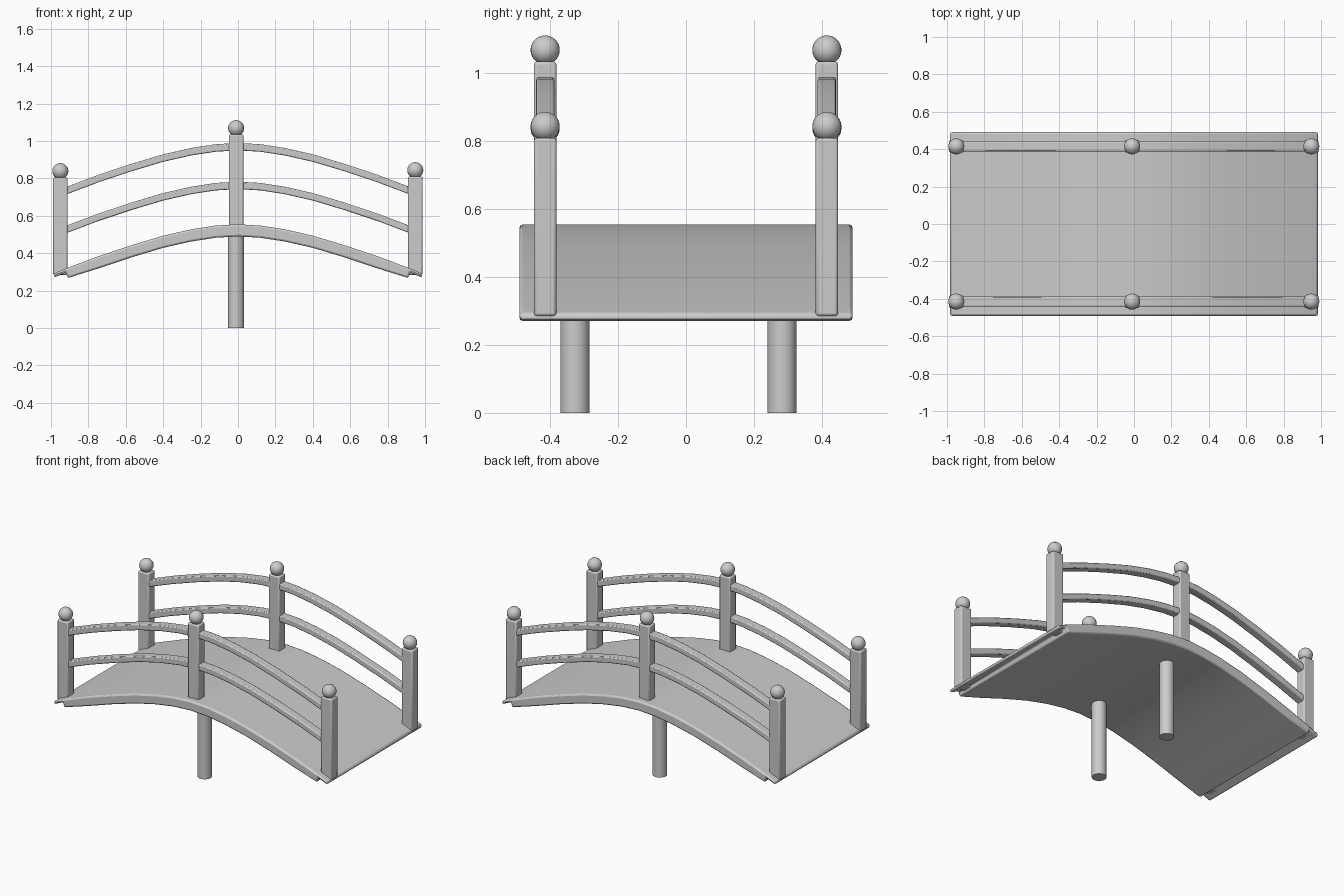
import bpy, bmesh

if "Cube" in bpy.data.objects:
    bpy.data.objects.remove(bpy.data.objects["Cube"])

# shared arch: (distance from middle, drop below crown)
ARCH = [(0, 0), (0.12, 0.007), (0.25, 0.027), (0.40, 0.061), (0.57, 0.112),
        (0.75, 0.172), (0.93, 0.24)]
XS = [(-x, d) for x, d in reversed(ARCH[1:])] + ARCH


def finish(name, bm, bevel=0.0, segments=2, angle=35):
    bmesh.ops.recalc_face_normals(bm, faces=bm.faces)
    me = bpy.data.meshes.new(name)
    bm.to_mesh(me)
    bm.free()
    ob = bpy.data.objects.new(name, me)
    bpy.context.collection.objects.link(ob)
    bpy.ops.object.select_all(action='DESELECT')
    ob.select_set(True)
    bpy.context.view_layer.objects.active = ob
    bpy.ops.object.shade_smooth_by_angle(angle=angle * 3.14159 / 180)
    if bevel:
        mod = ob.modifiers.new("Bevel", 'BEVEL')
        mod.width = bevel
        mod.segments = segments
        mod.limit_method = 'ANGLE'
        mod.angle_limit = 0.9
    return ob


def extrude_profile(name, outline, y0, y1, bevel):
    """Side outline in x/z extruded across y."""
    bm = bmesh.new()
    face = bm.faces.new([bm.verts.new((x, y0, z)) for x, z in outline])
    res = bmesh.ops.extrude_face_region(bm, geom=[face])
    verts = [v for v in res["geom"] if isinstance(v, bmesh.types.BMVert)]
    bmesh.ops.translate(bm, verts=verts, vec=(0, y1 - y0, 0))
    return finish(name, bm, bevel)


def rail(name, y, crown):
    top = [(x, crown - d + 0.02) for x, d in XS]
    bottom = [(x, crown - d - 0.02) for x, d in XS]
    extrude_profile(name, top + bottom[::-1], y - 0.027, y + 0.027, 0.006)


def post(name, x, y, z0, z1):
    bm = bmesh.new()
    bmesh.ops.create_cube(bm, size=1)
    bmesh.ops.scale(bm, vec=(0.078, 0.066, z1 - z0), verts=bm.verts)
    bmesh.ops.translate(bm, vec=(x, y, (z0 + z1) / 2), verts=bm.verts)
    finish(name, bm, 0.008)


def ball(name, x, y, z):
    bm = bmesh.new()
    bmesh.ops.create_uvsphere(bm, u_segments=24, v_segments=14, radius=0.043)
    bmesh.ops.translate(bm, vec=(x, y, z), verts=bm.verts)
    finish(name, bm, angle=60)


def leg(name, x, y, z1):
    bm = bmesh.new()
    bmesh.ops.create_cone(bm, cap_ends=True, segments=24, radius1=0.043,
                          radius2=0.043, depth=z1)
    bmesh.ops.translate(bm, vec=(x, y, z1 / 2), verts=bm.verts)
    finish(name, bm)


# arched walkway with a thin lip at each end
top = [(-0.983, 0.292)] + [(x, 0.555 - d) for x, d in XS] + [(0.983, 0.292)]
inner = [(x, 0.49 - d) for x, d in XS[1:-1]]
under = [(-0.983, 0.27), (-0.92, 0.298), (-0.91, 0.268)] + inner + \
        [(0.91, 0.268), (0.92, 0.298), (0.983, 0.27)]
extrude_profile("deck", top + under[::-1], -0.491, 0.491, 0.012)

# railings on both sides
for side, y in (("front", -0.415), ("back", 0.415)):
    rail(side + "_upper_rail", y, 0.97)
    rail(side + "_middle_rail", y, 0.763)
    for label, x, z0, z1 in (("left", -0.95, 0.285, 0.805),
                             ("centre", -0.01, 0.52, 1.035),
                             ("right", 0.948, 0.285, 0.81)):
        post(f"{side}_{label}_post", x, y, z0, z1)
        ball(f"{side}_{label}_finial", x, y, z1 + 0.034)

# support legs under the crown
leg("front_leg", -0.01, -0.327, 0.51)
leg("back_leg", -0.01, 0.283, 0.51)
